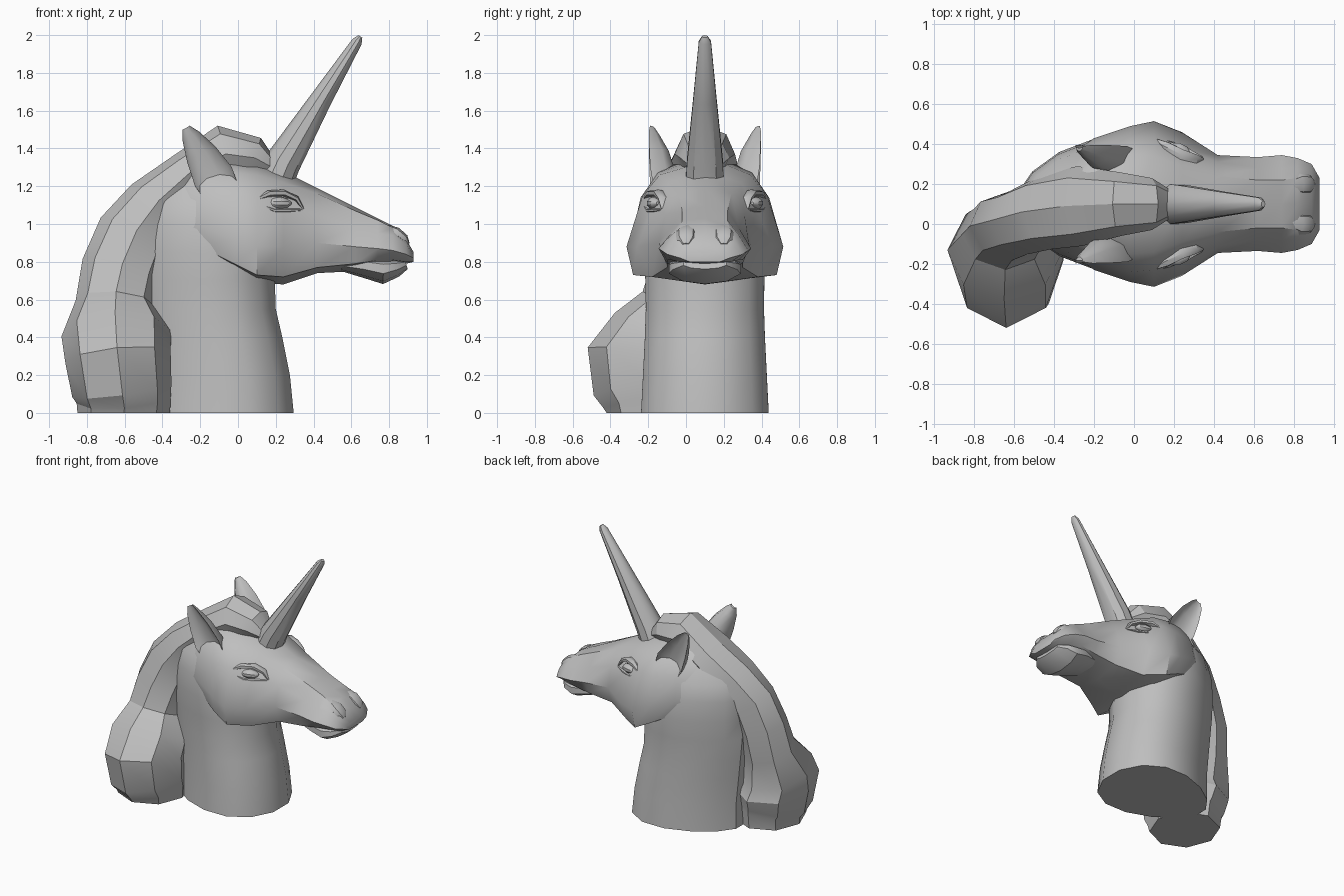
import bpy, bmesh, math
from mathutils import Vector

cube = bpy.data.objects.get("Cube")
if cube:
    bpy.data.objects.remove(cube, do_unlink=True)

MID = 0.1  # y of the head's plane of symmetry

stone = bpy.data.materials.new("stone_grey")
stone.use_nodes = True
GREY = (0.52, 0.52, 0.52, 1)
stone.diffuse_color = GREY
stone.node_tree.nodes["Principled BSDF"].inputs["Base Color"].default_value = GREY
stone.node_tree.nodes["Principled BSDF"].inputs["Roughness"].default_value = 0.8


def loft(name, rings, angle=35):
    """Skin closed rings of points (y measured from the midline) and cap both ends."""
    bm = bmesh.new()
    rows = [[bm.verts.new((p[0], p[1] + MID, p[2])) for p in r] for r in rings]
    n = len(rows[0])
    for a, b in zip(rows, rows[1:]):
        for i in range(n):
            j = (i + 1) % n
            bm.faces.new((a[i], a[j], b[j], b[i]))
    bm.faces.new(rows[0])
    bm.faces.new(rows[-1])
    bmesh.ops.recalc_face_normals(bm, faces=bm.faces)
    me = bpy.data.meshes.new(name)
    bm.to_mesh(me)
    bm.free()
    me.materials.append(stone)
    ob = bpy.data.objects.new(name, me)
    bpy.context.collection.objects.link(ob)
    bpy.ops.object.select_all(action='DESELECT')
    ob.select_set(True)
    bpy.context.view_layer.objects.active = ob
    bpy.ops.object.shade_smooth_by_angle(angle=math.radians(angle))
    return ob


def sweep(name, path, n=8, side=1, cup=1.0, angle=35):
    """Sweep an ellipse along stations (x, y, z, thickness, width in y)."""
    pts = [Vector(p[:3]) for p in path]
    rings = []
    for i, (c, p) in enumerate(zip(pts, path)):
        t = (pts[min(i + 1, len(pts) - 1)] - pts[max(i - 1, 0)]).normalized()
        b = Vector((0, 1, 0))
        b = (b - t * b.dot(t)).normalized()
        nrm = t.cross(b)
        ring = []
        for k in range(n):
            a = math.tau * k / n
            s = math.sin(a)
            q = c + nrm * p[3] * math.cos(a) + b * p[4] * (s * cup if s > 0 else s)
            ring.append((q.x, q.y * side, q.z))
        rings.append(ring)
    return loft(name, rings, angle)


# Neck: egg-shaped rings, narrower at the back (z, centre x, half length, half width)
neck = []
for z, cx, rx, ry in [(0, -.12, .415, .338), (.2, -.13, .405, .328), (.4, -.16, .395, .318),
                      (.55, -.185, .385, .313), (.7, -.195, .39, .315), (.85, -.205, .38, .325),
                      (1.0, -.22, .36, .31), (1.12, -.23, .32, .28), (1.26, -.22, .2, .18)]:
    ring = []
    for k in range(14):
        a = math.tau * (k + .5) / 14
        c, s = math.cos(a), math.sin(a)
        ring.append((cx + rx * c * 1.025, ry * s * (1 + .25 * c), z))
    neck.append(ring)
loft("neck", neck)

# Head: top z, four (half width, z) side points, bottom z at each x
HEAD = [
    (-.36, 1.34, .1, 1.28, .2, 1.1, .22, .95, .18, .86, .82),
    (-.2, 1.38, .2, 1.31, .29, 1.15, .33, .99, .29, .88, .82),
    (-.02, 1.36, .25, 1.27, .34, 1.14, .39, .92, .36, .79, .75),
    (.1, 1.33, .24, 1.26, .33, 1.15, .415, .88, .38, .73, .69),
    (.24, 1.28, .19, 1.22, .27, 1.1, .36, .88, .28, .72, .68),
    (.42, 1.19, .14, 1.16, .21, 1.05, .245, .9, .2, .77, .74),
    (.62, 1.09, .12, 1.07, .18, .98, .235, .88, .2, .79, .75),
    (.74, 1.03, .12, 1.02, .18, .95, .245, .87, .2, .81, .76),
    (.82, .99, .13, .98, .18, .94, .23, .86, .18, .81, .79),
    (.89, .92, .12, .92, .17, .89, .2, .84, .14, .8, .79),
    (.93, .85, .07, .85, .11, .84, .13, .82, .08, .8, .8),
]
rings = []
for x, top, *side, bot in HEAD:
    half = [(side[i], side[i + 1]) for i in range(0, 8, 2)]
    rings.append([(x, 0, top)] + [(x, y, z) for y, z in half] + [(x, 0, bot)]
                 + [(x, -y, z) for y, z in reversed(half)])
loft("head", rings, 40)

# Lower lip tucked under the muzzle
sweep("lower_lip", [(.55, 0, .79, .04, .15), (.67, 0, .78, .065, .19),
                    (.77, 0, .762, .08, .2), (.84, 0, .775, .055, .18),
                    (.89, 0, .79, .03, .12)], 10)

# Horn with a blunt tip
sweep("horn", [(.2, 0, 1.24, .1, .105), (.24, 0, 1.33, .095, .1), (.44, 0, 1.66, .058, .065),
               (.63, 0, 1.965, .028, .034), (.648, 0, 1.993, .012, .016)], 10)

# Mane: forelock, crest and the heavy lock hanging over the right shoulder
sweep("mane", [(.2, 0, 1.29, .03, .06), (.09, 0, 1.35, .11, .13), (-.07, 0, 1.37, .155, .16),
               (-.27, -.01, 1.26, .125, .2), (-.44, -.04, 1.1, .165, .19),
               (-.55, -.085, .94, .2, .17), (-.62, -.11, .76, .21, .175),
               (-.65, -.15, .58, .21, .19), (-.645, -.23, .42, .29, .27),
               (-.635, -.28, .29, .28, .345), (-.615, -.28, .12, .265, .31),
               (-.605, -.26, .07, .25, .28), (-.605, -.26, 0, .245, .26)], 8, angle=28)

for side, label in ((1, "left"), (-1, "right")):
    # Cupped ear opening outward
    sweep(label + "_ear", [(-.07, .27, 1.14, .09, .12), (-.13, .29, 1.25, .11, .14),
                           (-.195, .295, 1.37, .085, .11), (-.25, .297, 1.465, .05, .06),
                           (-.275, .29, 1.51, .022, .025)], 10, side, cup=-.35, angle=45)

    # Eyeball and lids
    sweep(label + "_eye", [(.16, .285, 1.11, .008, .008), (.18, .28, 1.11, .025, .03),
                           (.22, .27, 1.11, .034, .038), (.26, .258, 1.11, .025, .03),
                           (.28, .25, 1.11, .008, .008)], 10, side)
    sweep(label + "_brow", [(.1, .32, 1.13, .008, .012), (.16, .288, 1.16, .018, .028),
                            (.24, .245, 1.165, .018, .032), (.31, .225, 1.135, .014, .026),
                            (.345, .222, 1.08, .006, .01)], 6, side)
    sweep(label + "_lower_lid", [(.12, .322, 1.1, .006, .008), (.19, .298, 1.072, .01, .016),
                                 (.27, .265, 1.072, .01, .016), (.34, .23, 1.075, .006, .01)],
          6, side)

    # Low nostril bump
    sweep(label + "_nostril", [(.78, .09, .985, .015, .03), (.83, .1, .95, .037, .055),
                               (.875, .1, .915, .033, .05), (.9, .1, .89, .012, .02)], 8, side)
